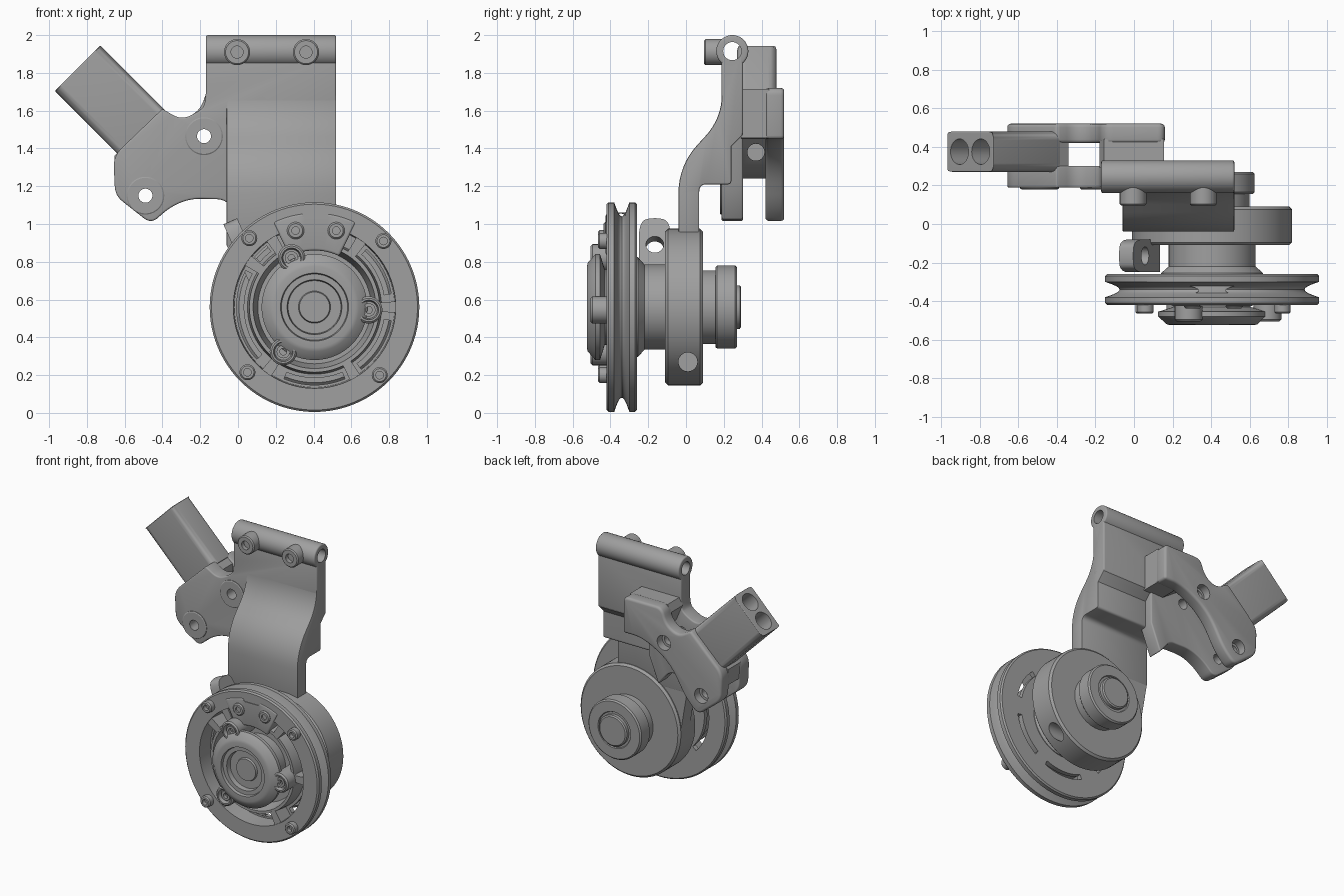
import bpy, bmesh, math
from mathutils import Vector, Matrix

cube = bpy.data.objects.get("Cube")
if cube:
    bpy.data.objects.remove(cube)

grey = bpy.data.materials.new("machined grey")
grey.use_nodes = True
grey.diffuse_color = (0.35, 0.35, 0.35, 1)
grey.node_tree.nodes["Principled BSDF"].inputs["Base Color"].default_value = (0.35, 0.35, 0.35, 1)

CX, CZ = 0.405, 0.56          # wheel axis


def finish(name, bm):
    bmesh.ops.remove_doubles(bm, verts=bm.verts, dist=1e-5)
    bmesh.ops.recalc_face_normals(bm, faces=bm.faces)
    me = bpy.data.meshes.new(name)
    bm.to_mesh(me)
    bm.free()
    ob = bpy.data.objects.new(name, me)
    bpy.context.collection.objects.link(ob)
    me.materials.append(grey)
    return ob


def fillet(pts, steps=8):
    """Round each corner given as (u, v, radius)."""
    out = []
    for i, p in enumerate(pts):
        c = Vector(p[:2])
        if len(p) < 3:
            out.append(c)
            continue
        a = Vector(pts[i - 1][:2]) - c
        b = Vector(pts[(i + 1) % len(pts)][:2]) - c
        a = c + a.normalized() * min(p[2], a.length * 0.48)
        b = c + b.normalized() * min(p[2], b.length * 0.48)
        for k in range(steps + 1):
            t = k / steps
            out.append(a * (1 - t) ** 2 + c * 2 * t * (1 - t) + b * t * t)
    return out


def prism(name, pts, lo, hi, axis="y"):
    """Extrude an outline along y (points x, z) or along x (points y, z)."""
    bm = bmesh.new()
    place = (lambda p: (p[0], lo, p[1])) if axis == "y" else (lambda p: (lo, p[0], p[1]))
    face = bm.faces.new([bm.verts.new(place(p)) for p in fillet(pts)])
    new = bmesh.ops.extrude_face_region(bm, geom=[face])["geom"]
    step = Vector((0, hi - lo, 0)) if axis == "y" else Vector((hi - lo, 0, 0))
    bmesh.ops.translate(bm, vec=step, verts=[v for v in new if isinstance(v, bmesh.types.BMVert)])
    return finish(name, bm)


def lathe(name, profile, x=CX, z=CZ, steps=96):
    """Turn a closed (radius, y) profile about an axis along y."""
    bm = bmesh.new()
    vs = [bm.verts.new((x + r, y, z)) for r, y in profile]
    es = [bm.edges.new((vs[i - 1], vs[i])) for i in range(len(vs))]
    bmesh.ops.spin(bm, geom=vs + es, cent=(x, 0, z), axis=(0, 1, 0),
                   angle=math.tau, steps=steps)
    bmesh.ops.dissolve_degenerate(bm, dist=1e-6, edges=bm.edges)
    return finish(name, bm)


def rod(name, a, b, r, seg=40):
    a, b = Vector(a), Vector(b)
    bm = bmesh.new()
    bmesh.ops.create_cone(bm, cap_ends=True, segments=seg, radius1=r, radius2=r, depth=(b - a).length,
                          matrix=Matrix.Translation((a + b) / 2) @
                          (b - a).to_track_quat("Z", "Y").to_matrix().to_4x4())
    return finish(name, bm)


def apply(ob, mod):
    with bpy.context.temp_override(object=ob, active_object=ob, selected_objects=[ob]):
        bpy.ops.object.modifier_apply(modifier=mod.name)


def bevel(ob, width, segs=3):
    m = ob.modifiers.new("bevel", "BEVEL")
    m.width, m.segments, m.limit_method, m.angle_limit = width, segs, "ANGLE", math.radians(50)
    apply(ob, m)


def cut(ob, *cutters):
    for c in cutters:
        m = ob.modifiers.new("cut", "BOOLEAN")
        m.operation, m.solver, m.object = "DIFFERENCE", "EXACT", c
        apply(ob, m)
        bpy.data.objects.remove(c)


def sector(name, r0, r1, a0, a1, lo, hi):
    n = 16
    ang = [math.radians(a0 + (a1 - a0) * i / n) for i in range(n + 1)]
    pts = [(CX + r1 * math.cos(a), CZ + r1 * math.sin(a)) for a in ang]
    pts += [(CX + r0 * math.cos(a), CZ + r0 * math.sin(a)) for a in reversed(ang)]
    return prism(name, pts, lo, hi)


# Grooved pulley with arc slots
groove = [(0.555 - 0.075 * math.sin(math.pi * i / 12), -0.38 + 0.08 * i / 12) for i in range(13)]
pulley = lathe("pulley", [(0.12, -0.26), (0.12, -0.3), (0.3, -0.3), (0.325, -0.41), (0.345, -0.41),
                          (0.355, -0.295), (0.425, -0.295), (0.43, -0.42), (0.545, -0.42), (0.555, -0.41)]
               + groove + [(0.555, -0.27), (0.545, -0.26)])
windows = [(128, 140), (152, 222), (247, 293), (307, 350), (10, 48)]
cut(pulley, *[sector("slot_cutter", 0.375, 0.412, a, b, -0.32, -0.2) for a, b in windows])
for i, a in enumerate((55, 122, 145, 234, 300, 0)):
    sector(f"pulley_spoke_{i}", 0.335, 0.435, a - 4, a + 4, -0.412, -0.28)

# Cable anchor block at the top of the pulley
anchor = sector("cable_anchor", 0.3, 0.5, 64, 116, -0.425, -0.28)
bevel(anchor, 0.012)
cut(anchor, rod("cable_hole", (0, -0.345, 1.02), (0.8, -0.345, 1.02), 0.035),
    prism("anchor_slot", [(0.34, 1.035, 0.02), (0.48, 1.035, 0.02), (0.48, 1.075, 0.02), (0.34, 1.075, 0.02)],
          -0.5, -0.405))


def screw(name, x, z, r, front, back, socket):
    lathe(name, [(0, back), (r, back), (r, front + 0.008), (r - 0.008, front), (socket, front),
                 (socket, front + 0.03), (0, front + 0.03)], x, z, 32)


for i, x in enumerate((0.305, 0.52)):
    screw(f"anchor_screw_{i}", x, 0.965, 0.045, -0.437, -0.4, 0.02)
for i, (x, z) in enumerate(((0.06, 0.925), (0.77, 0.91), (0.05, 0.215), (0.75, 0.2))):
    screw(f"rim_screw_{i}", x, z, 0.042, -0.465, -0.4, 0.02)

# Front hub with stepped rings and three bolt bosses
lathe("front_hub", [(0, -0.27), (0.2, -0.27), (0.2, -0.43), (0.28, -0.455), (0.28, -0.48), (0.235, -0.52),
                    (0.215, -0.525), (0.18, -0.525), (0.175, -0.505), (0.145, -0.505), (0.14, -0.47),
                    (0.085, -0.47), (0.08, -0.485), (0, -0.485)])
for i, a in enumerate((115, 357, 235)):
    x, z = CX + 0.288 * math.cos(math.radians(a)), CZ + 0.288 * math.sin(math.radians(a))
    lathe(f"hub_boss_{i}", [(0, -0.29), (0.072, -0.29), (0.072, -0.495), (0.062, -0.505),
                            (0.052, -0.505), (0.045, -0.475), (0.035, -0.475), (0.035, -0.49),
                            (0.018, -0.49), (0.018, -0.465), (0, -0.465)], x, z, 32)

# Bearing housing and shaft
housing = lathe("bearing_housing", [(0, -0.11), (0.4, -0.11), (0.415, -0.095), (0.415, 0.075), (0.4, 0.09), (0, 0.09)])
cut(housing, rod("clamp_hole", (0.55, 0.01, 0.27), (0.9, 0.01, 0.27), 0.05))
lathe("shaft", [(0, -0.27), (0.265, -0.27), (0.265, -0.255), (0.225, -0.22), (0.225, -0.1), (0.195, -0.1),
                (0.195, 0.155), (0.21, 0.155), (0.22, 0.165), (0.22, 0.26), (0.21, 0.27), (0.135, 0.27),
                (0.13, 0.262), (0.115, 0.262), (0.115, 0.285), (0.105, 0.292), (0, 0.292)])

# Cable stop lug beside the housing
lug = prism("cable_stop", [(-0.25, 0.65), (-0.25, 0.98, 0.11), (-0.165, 1.0, 0.05), (-0.08, 0.98, 0.11), (-0.08, 0.65)],
            -0.04, 0.04, "x")
tilt = Matrix.Translation((0.01, 0, 0.9)) @ Matrix.Rotation(math.radians(-24), 4, "Y") @ Matrix.Translation((0, 0, -0.87))
lug.data.transform(tilt)
cut(lug, rod("lug_hole", (-0.2, -0.165, 0.8), (0.25, -0.165, 0.96), 0.047))

# Swept arm rising from the housing
arm = prism("arm", [(0.19, 1.9), (0.19, 1.56, 0.13), (-0.04, 1.31, 0.15), (-0.04, 0.88), (0.07, 0.88),
                    (0.07, 1.21, 0.04), (0.24, 1.21, 0.02), (0.24, 1.41), (0.3, 1.47), (0.3, 1.9)],
            -0.06, 0.52, "x")
bevel(arm, 0.008, 2)
prism("arm_root", [(-0.055, 1.0), (0.515, 1.0), (0.515, 0.85), (0.45, 0.56), (0.0, 0.56), (-0.055, 0.88)], -0.038, 0.068)

# Two-eared clamp: shared left outline, then each ear closes its own way
left = [(-0.2, 1.6, 0.1), (-0.3, 1.55, 0.08), (-0.4, 1.61), (-0.66, 1.36, 0.06), (-0.65, 1.15, 0.05),
        (-0.46, 1.0, 0.05), (-0.36, 1.09, 0.08)]
front_ear = prism("front_ear", [(0.52, 1.9), (-0.17, 1.9), (-0.17, 1.64, 0.08)] + left
                  + [(-0.25, 1.135, 0.06), (-0.07, 1.13, 0.04), (0.02, 1.02), (0.1, 1.22), (0.1, 1.47), (0.52, 1.47)],
                  0.188, 0.302)
back_ear = prism("back_ear", [(0.16, 1.72, 0.04), (-0.16, 1.72, 0.05)] + left
                 + [(-0.22, 1.33, 0.2), (0.0, 1.45, 0.1), (0.16, 1.45)], 0.42, 0.52)
bevel(front_ear, 0.01)
bevel(back_ear, 0.018)
bolts = [(-0.18, 1.465), (-0.49, 1.15)]
for x, z in bolts:
    cut(front_ear, rod("bolt_hole", (x, 0.1, z), (x, 0.35, z), 0.037))
    cut(back_ear, rod("bolt_hole", (x, 0.38, z), (x, 0.6, z), 0.037),
        rod("counterbore", (x, 0.46, z), (x, 0.6, z), 0.055))
    lathe("bolt_seat", [(0.037, 0.2), (0.1, 0.2), (0.1, 0.184), (0.094, 0.18), (0.037, 0.18)], x, z, 40)
bridge = prism("clamp_bridge_right", [(0.155, 1.715), (-0.155, 1.715), (-0.18, 1.66), (-0.13, 1.54), (0.0, 1.45), (0.155, 1.455)],
               0.29, 0.44)
root = prism("clamp_bridge_left", [(-0.4, 1.605), (-0.34, 1.56), (-0.34, 1.45), (-0.5, 1.3), (-0.6, 1.24),
                                   (-0.65, 1.24), (-0.655, 1.36)], 0.29, 0.44)
cut(root, rod("bore", (-0.5, 0.37, 1.38), (-0.2, 0.37, 1.38), 0.045))

# Slanted handle socket with twin bores
handle = prism("handle", [(-0.73, 1.945), (-0.97, 1.705), (-0.62, 1.355), (-0.38, 1.595)], 0.27, 0.48)
m = handle.modifiers.new("round", "BEVEL")
m.width, m.segments, m.limit_method = 0.045, 5, "WEIGHT"
weights = handle.data.attributes.new("bevel_weight_edge", "FLOAT", "EDGE")
for e in handle.data.edges:
    a, b = (handle.data.vertices[i].co for i in e.vertices)
    d = (b - a).normalized()
    weights.data[e.index].value = 1.0 if d.x * d.z < -0.4 else 0.15
apply(handle, m)
for s in (-0.055, 0.055):
    x, z = -0.85 + s, 1.825 + s
    cut(handle, rod("bore", (x - 0.1, 0.375, z + 0.1), (x + 0.2, 0.375, z - 0.2), 0.066))

# Hinge barrel with two set screws
barrel = rod("hinge_barrel", (-0.17, 0.245, 1.915), (0.52, 0.245, 1.915), 0.085, 48)
bevel(barrel, 0.01)
through = ((-0.3, 0.245, 1.915), (0.7, 0.245, 1.915), 0.048)
cut(barrel, rod("pin_hole", *through))
cut(arm, rod("pin_hole", *through))
cut(front_ear, rod("pin_hole", *through))
for i, x in enumerate((-0.005, 0.36)):
    screw(f"set_screw_{i}", x, 1.91, 0.069, 0.095, 0.19, 0.032)

# Smooth shading with crisp edges
bpy.ops.object.select_all(action="DESELECT")
for ob in bpy.context.collection.objects:
    if ob.type == "MESH" and grey.name in ob.data.materials:
        ob.select_set(True)
        bpy.context.view_layer.objects.active = ob
bpy.ops.object.shade_smooth_by_angle(angle=math.radians(32))
